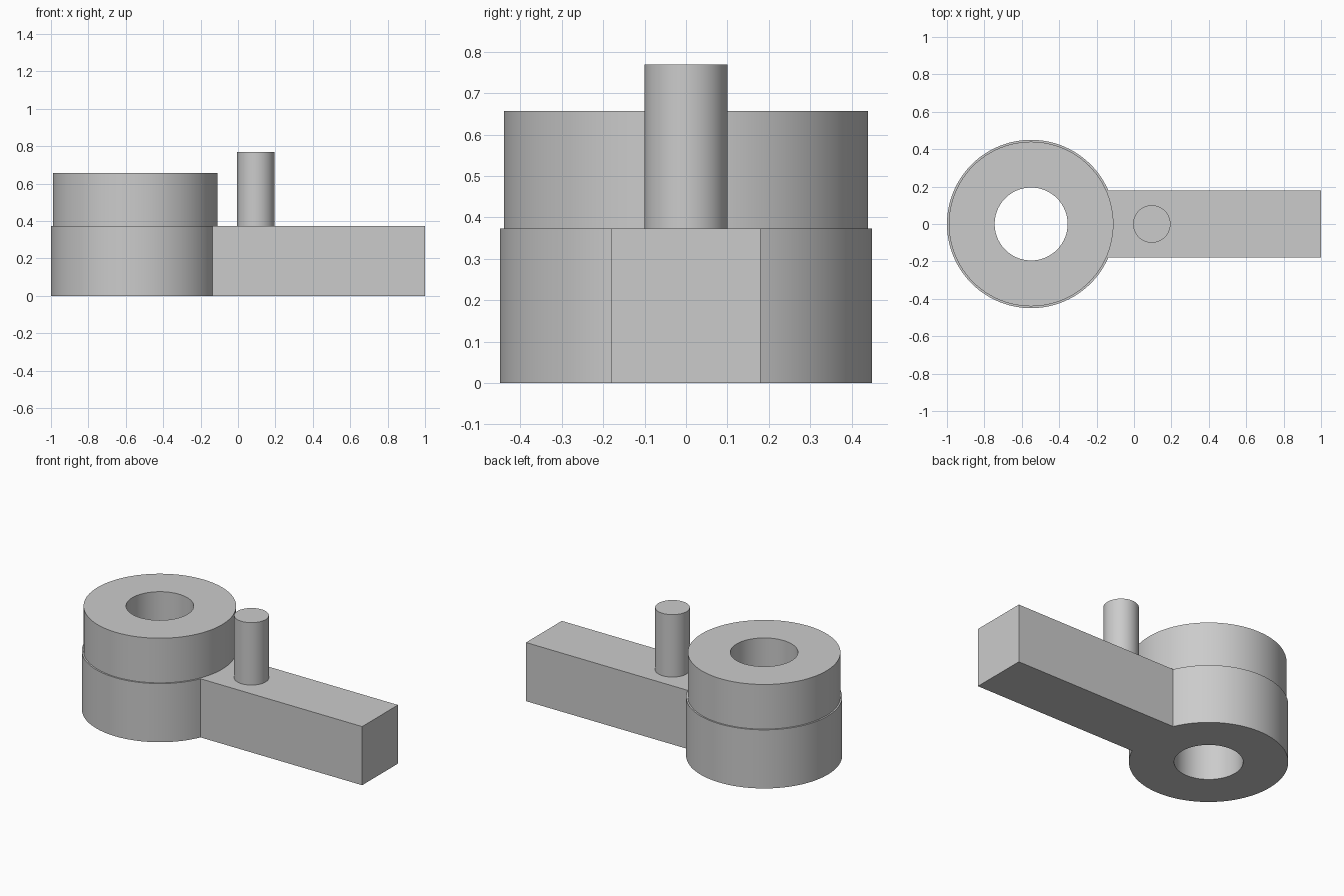
import bpy, bmesh
from math import sin, cos, asin, pi, radians

cube = bpy.data.objects.get("Cube")
if cube:
    bpy.data.objects.remove(cube)

grey = bpy.data.materials.new("plain grey")
grey.use_nodes = True
grey.diffuse_color = (0.6, 0.6, 0.6, 1)
grey.node_tree.nodes["Principled BSDF"].inputs["Base Color"].default_value = (0.6, 0.6, 0.6, 1)

HUB_X, HUB_R, BORE_R = -0.55, 0.45, 0.195
ARM_HALF, ARM_TOP, COLLAR_TOP = 0.18, 0.373, 0.657
SIDES = 96


def arc(cx, r, start=0.0, end=2 * pi, closed=True):
    """Points along a circular arc; a closed circle omits the repeated end."""
    n = SIDES if closed else SIDES + 1
    return [(cx + r * cos(start + (end - start) * i / SIDES),
             r * sin(start + (end - start) * i / SIDES)) for i in range(n)]


def extruded(name, loops, z0, z1):
    """Fill an outline, with optional hole loops, and extrude it upward."""
    bm = bmesh.new()
    edges = []
    for loop in loops:
        vs = [bm.verts.new((x, y, z0)) for x, y in loop]
        edges += [bm.edges.new((vs[i - 1], vs[i])) for i in range(len(vs))]
    bmesh.ops.triangle_fill(bm, edges=edges, use_beauty=True, use_dissolve=False)
    top = bmesh.ops.extrude_face_region(bm, geom=bm.faces[:], use_keep_orig=True)
    for v in top["geom"]:
        if isinstance(v, bmesh.types.BMVert):
            v.co.z = z1
    bmesh.ops.recalc_face_normals(bm, faces=bm.faces[:])
    mesh = bpy.data.meshes.new(name)
    bm.to_mesh(mesh)
    bm.free()
    mesh.materials.append(grey)
    obj = bpy.data.objects.new(name, mesh)
    bpy.context.collection.objects.link(obj)
    bpy.ops.object.select_all(action="DESELECT")
    obj.select_set(True)
    bpy.context.view_layer.objects.active = obj
    bpy.ops.object.shade_smooth_by_angle(angle=radians(20))
    return obj


bore = arc(HUB_X, BORE_R)

# Hub and straight arm in one outline
a = asin(ARM_HALF / HUB_R)
outline = arc(HUB_X, HUB_R, a, 2 * pi - a, closed=False)
outline += [(1, -ARM_HALF), (1, ARM_HALF)]
extruded("lever_body", [outline, bore], 0, ARM_TOP)

# Slightly narrower collar on the hub
extruded("hub_collar", [arc(HUB_X, 0.44), bore], ARM_TOP, COLLAR_TOP)

# Upright pin on the arm
extruded("arm_pin", [arc(0.095, 0.1)], ARM_TOP, 0.77)
